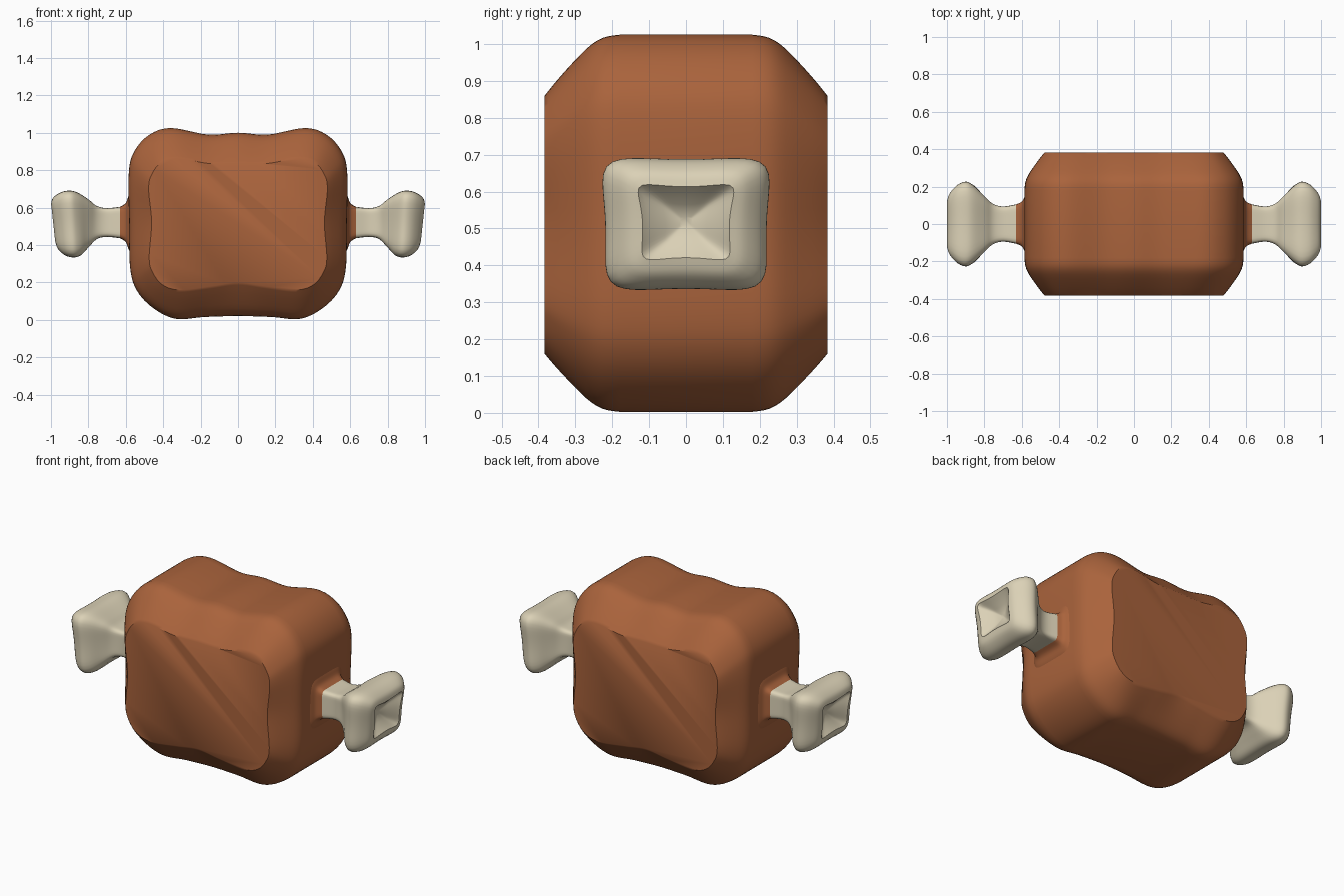
import bpy, bmesh
from math import sin, cos, pi, radians

if "Cube" in bpy.data.objects:
    bpy.data.objects.remove(bpy.data.objects["Cube"], do_unlink=True)


def material(name, rgb):
    m = bpy.data.materials.new(name)
    m.use_nodes = True
    m.diffuse_color = (*rgb, 1)
    m.node_tree.nodes["Principled BSDF"].inputs["Base Color"].default_value = (*rgb, 1)
    return m


meat = material("roasted brown", (0.40, 0.125, 0.045))
ivory = material("bone ivory", (0.71, 0.64, 0.47))


def spline(points, steps, closed=False):
    """Smooth curve through tuples of any length."""
    n = len(points)
    out = []
    for i in range(n if closed else n - 1):
        ids = [i - 1, i, i + 1, i + 2]
        ids = [k % n if closed else min(max(k, 0), n - 1) for k in ids]
        p = [points[k] for k in ids]
        for s in range(steps):
            t = s / steps
            out.append(tuple(
                b + t * (c - a) / 2 + t * t * (a - 2.5 * b + 2 * c - d / 2)
                + t ** 3 * (1.5 * (b - c) + (d - a) / 2)
                for a, b, c, d in zip(*p)))
    if not closed:
        out.append(points[-1])
    return out


def loft(name, rings, mat, cap_start=True, cap_end=True):
    """Skin a row of equal closed rings."""
    bm = bmesh.new()
    rows = [[bm.verts.new(p) for p in r] for r in rings]
    n = len(rows[0])
    for a, b in zip(rows, rows[1:]):
        for i in range(n):
            j = (i + 1) % n
            bm.faces.new((a[i], a[j], b[j], b[i]))
    if cap_start:
        bm.faces.new(rows[0])
    if cap_end:
        bm.faces.new(rows[-1])
    bmesh.ops.recalc_face_normals(bm, faces=bm.faces)
    me = bpy.data.meshes.new(name)
    bm.to_mesh(me)
    bm.free()
    me.materials.append(mat)
    ob = bpy.data.objects.new(name, me)
    bpy.context.collection.objects.link(ob)
    bpy.ops.object.select_all(action="DESELECT")
    ob.select_set(True)
    bpy.context.view_layer.objects.active = ob
    bpy.ops.object.shade_smooth_by_angle(angle=radians(40))
    return ob


def outline(half):
    """Closed smooth outline from its right half, listed top to bottom."""
    left = [(-x, z) for x, z in half[-2:0:-1]]
    return spline(half + left, 6, closed=True)


# Meat block: wide middle outline shrinking to a flat face at each side
middle = outline([(0, 1.0), (0.16, 0.99), (0.36, 1.025), (0.48, 0.985), (0.56, 0.89),
                  (0.585, 0.77), (0.582, 0.52), (0.577, 0.28), (0.54, 0.155),
                  (0.45, 0.06), (0.33, 0.005), (0.18, 0.015), (0, 0.02)])
face = outline([(0, 0.835), (0.15, 0.835), (0.31, 0.86), (0.405, 0.845), (0.46, 0.78),
                (0.478, 0.70), (0.462, 0.52), (0.475, 0.33), (0.455, 0.25),
                (0.40, 0.185), (0.31, 0.16), (0.14, 0.18), (0, 0.20)])
chamfer = spline([(0.383, 0), (0.34, 0.32), (0.27, 0.77), (0.225, 0.95), (0.18, 1.0)], 3)
stations = [(-y, t) for y, t in chamfer] + chamfer[::-1]
loft("meat_block",
     [[(a + (c - a) * t, y, b + (d - b) * t)
       for (a, b), (c, d) in zip(face, middle)] for y, t in stations], meat)


def section(side, x, zc, h, d, n, pinch, tilt, count=64):
    """Rounded rectangle across the bone, with pinched sides."""
    ring = []
    for i in range(count):
        a = 2 * pi * (i + 0.5) / count
        c, s = cos(a), sin(a)
        r = (abs(c) ** n + abs(s) ** n) ** (-1 / n)
        u, v = c * r, s * r
        ring.append((side * (x + tilt * v),
                     d * u * (1 - pinch * (1 - v * v)) * (1 + 0.4 * pinch * v),
                     zc + h * v * (1 - pinch * (1 - u * u))))
    return ring


# x, centre height, half height, half depth, squareness, pinch, tilt
collar = spline([(0.55, 0.52, 0.20, 0.20, 5, 0, 0), (0.582, 0.52, 0.15, 0.15, 6, 0, 0),
                 (0.60, 0.52, 0.105, 0.12, 8, 0, 0), (0.63, 0.52, 0.084, 0.105, 10, 0, 0)], 4)
bone = spline([(0.63, 0.52, 0.084, 0.105, 10, 0, 0), (0.70, 0.52, 0.077, 0.094, 10, 0, 0),
               (0.755, 0.52, 0.09, 0.11, 8, 0.02, 0), (0.80, 0.515, 0.135, 0.155, 6, 0.06, 0),
               (0.85, 0.513, 0.18, 0.215, 5, 0.08, 0.01), (0.89, 0.512, 0.191, 0.238, 5, 0.08, 0.012),
               (0.935, 0.512, 0.181, 0.22, 5, 0.08, 0.014), (0.975, 0.514, 0.15, 0.175, 5, 0.10, 0.014),
               (0.988, 0.517, 0.112, 0.137, 6, 0.14, 0.012)], 4)
# Hollow in the knuckle end
hollow = [(0.972, 0.517, 0.098, 0.122, 6, 0.18, 0.01), (0.945, 0.517, 0.06, 0.07, 5, 0.2, 0.005),
          (0.925, 0.517, 0.015, 0.018, 4, 0.1, 0)]

for label, side in (("left", 1), ("right", -1)):
    loft(label + "_meat_collar", [section(side, *s) for s in collar], meat, False, False)
    loft(label + "_bone", [section(side, *s) for s in bone + hollow], ivory, False, True)
